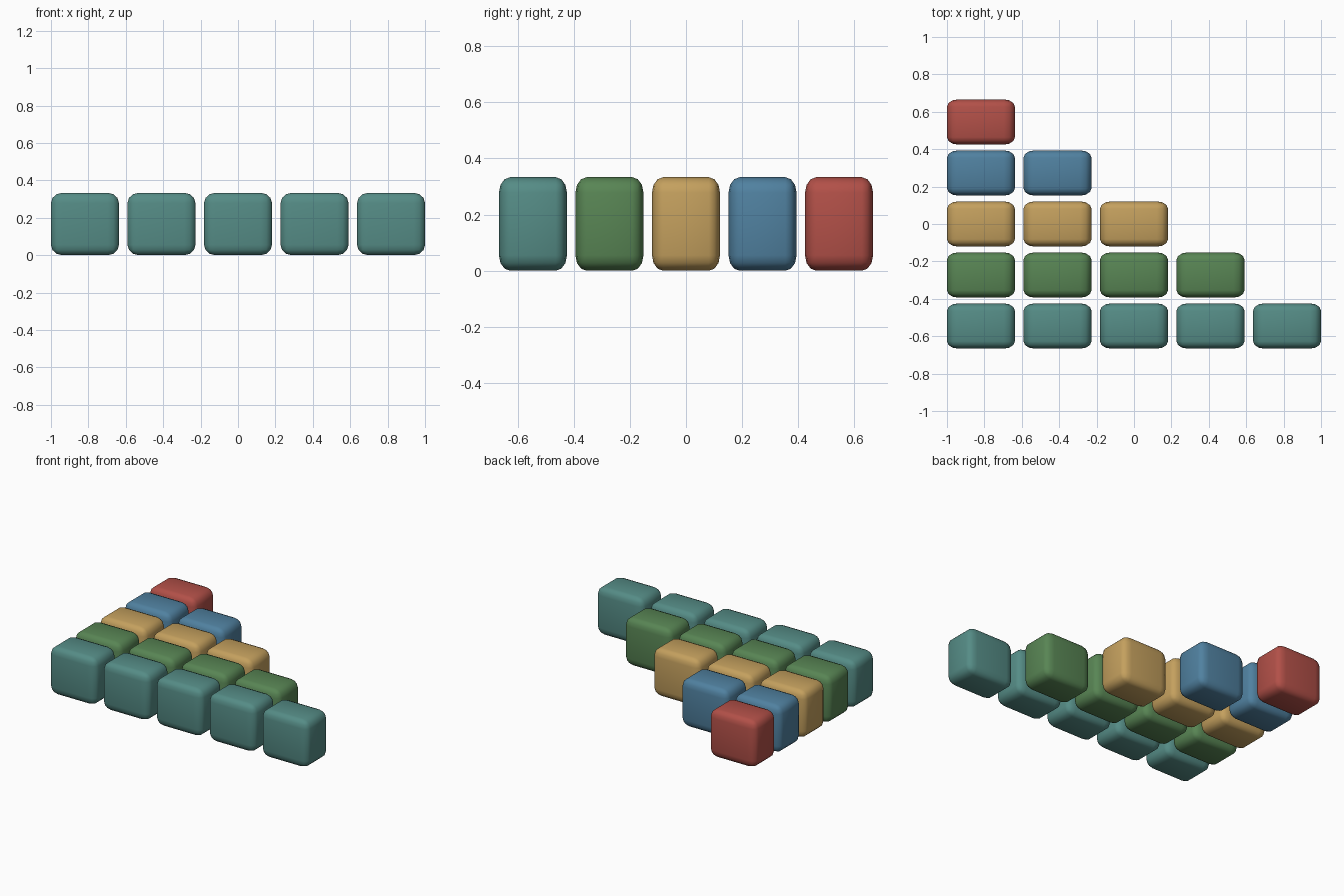
import bpy
import bmesh

if "Cube" in bpy.data.objects:
    bpy.data.objects.remove(bpy.data.objects["Cube"])

SIZE = (0.3636, 0.2424, 0.3333)   # block dimensions
PITCH_X, PITCH_Y = 0.4091, 0.2727  # spacing between block centres
BEVEL = 0.165                      # rounding as a share of the block size


def linear(c):
    c /= 255
    return c / 12.92 if c <= 0.04045 else ((c + 0.055) / 1.055) ** 2.4


def material(name, rgb):
    mat = bpy.data.materials.new(name)
    mat.diffuse_color = (*[linear(c) for c in rgb], 1)
    mat.use_nodes = True
    mat.node_tree.nodes["Principled BSDF"].inputs["Base Color"].default_value = mat.diffuse_color
    return mat


# One rounded cube, stretched to block size so the rounding stretches too
def rounded_block(name, mat):
    mesh = bpy.data.meshes.new(name)
    bm = bmesh.new()
    bmesh.ops.create_cube(bm, size=1)
    bmesh.ops.bevel(bm, geom=bm.edges[:], offset=BEVEL, segments=3,
                    profile=0.5, affect='EDGES')
    bmesh.ops.scale(bm, vec=SIZE, verts=bm.verts)
    for f in bm.faces:
        f.smooth = True
    bm.to_mesh(mesh)
    bm.free()
    mesh.materials.append(mat)
    return mesh


# Rows from front to back, each one block shorter than the last
rows = [
    ("teal", (85, 140, 134)),
    ("green", (88, 133, 84)),
    ("gold", (196, 160, 94)),
    ("blue", (80, 129, 160)),
    ("red", (178, 80, 72)),
]
for r, (colour, rgb) in enumerate(rows):
    mesh = rounded_block(colour + "_block", material(colour, rgb))
    for c in range(len(rows) - r):
        ob = bpy.data.objects.new(f"{colour}_block_{c + 1}", mesh)
        ob.location = (-1 + SIZE[0] / 2 + c * PITCH_X,
                       (r - 2) * PITCH_Y, SIZE[2] / 2)
        bpy.context.collection.objects.link(ob)
